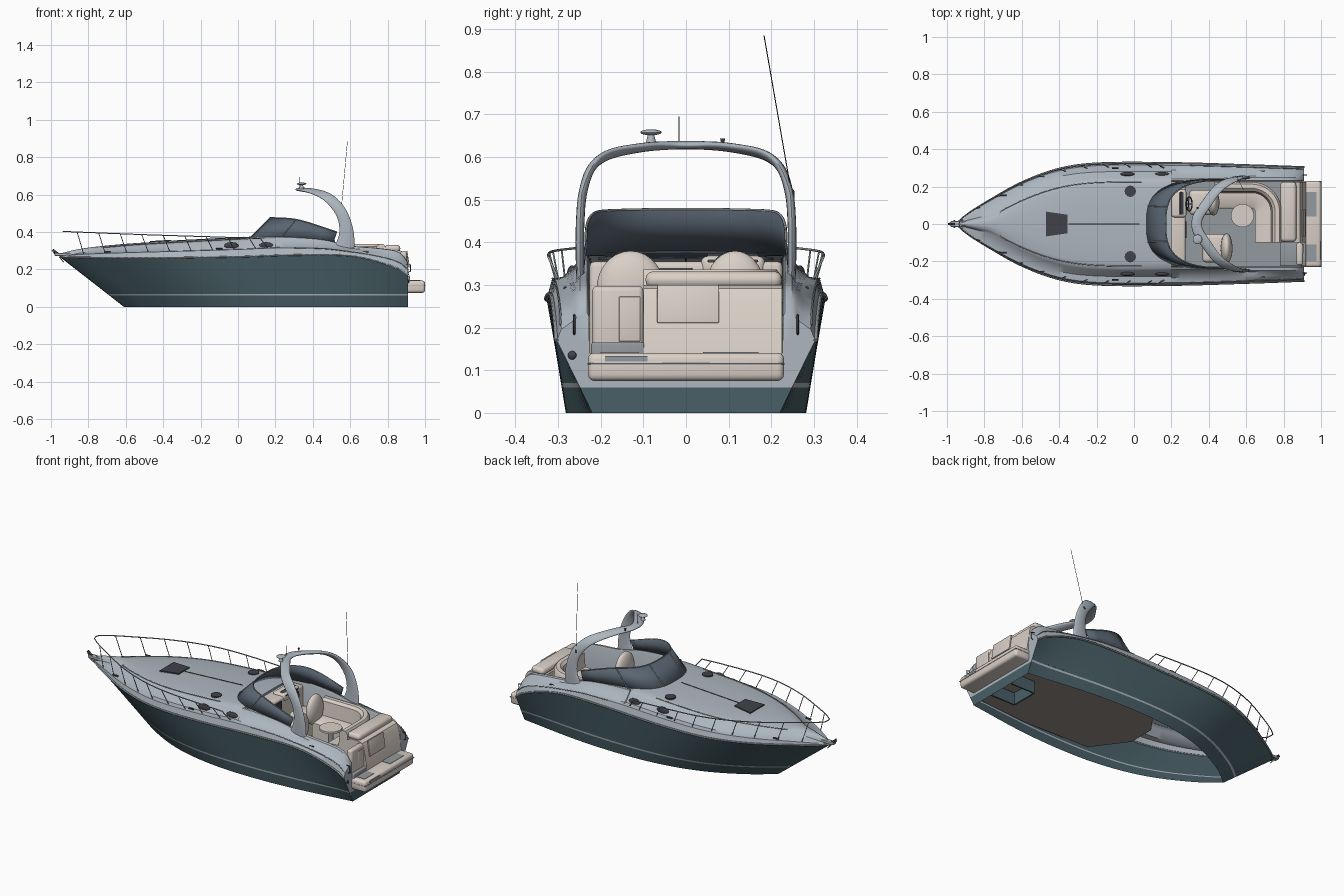
import bpy, bmesh, math
from mathutils import Vector

if "Cube" in bpy.data.objects:
    bpy.data.objects.remove(bpy.data.objects["Cube"])


def mat(name, r, g, b):
    m = bpy.data.materials.new(name)
    m.diffuse_color = (r, g, b, 1)
    m.use_nodes = True
    m.node_tree.nodes["Principled BSDF"].inputs["Base Color"].default_value = m.diffuse_color
    return m


TEAL = mat("hull_teal", .065, .115, .135)
GREY = mat("deck_grey", .42, .47, .52)
BEIGE = mat("cream", .70, .63, .57)
GLASS = mat("glass", .10, .13, .165)
DARK = mat("dark", .05, .055, .065)
BROWN = mat("sole_brown", .30, .27, .25)
PAD = mat("pad_grey", .29, .32, .34)


def curve_at(tab, x):
    """Smooth interpolation through (x, value) pairs."""
    x = min(max(x, tab[0][0]), tab[-1][0])
    i = next(k for k in range(len(tab) - 1) if x <= tab[k + 1][0])
    slope = lambda a, b: (tab[b][1] - tab[a][1]) / (tab[b][0] - tab[a][0])
    m0, m1 = slope(max(i - 1, 0), i + 1), slope(i, min(i + 2, len(tab) - 1))
    (x0, y0), (x1, y1) = tab[i], tab[i + 1]
    h = x1 - x0
    t = (x - x0) / h
    return ((2*t**3 - 3*t*t + 1) * y0 + (t**3 - 2*t*t + t) * h * m0
            + (3*t*t - 2*t**3) * y1 + (t**3 - t*t) * h * m1)


def beam(x): return max(0, curve_at([(-.95, 0), (-.9, .045), (-.8, .11), (-.6, .222), (-.4, .295), (-.2, .323), (.2, .325), (.6, .314), (.91, .303)], x))
def foot(x): return max(0, curve_at([(-.61, 0), (-.5, .085), (-.3, .19), (-.1, .25), (.15, .28), (.5, .272), (.91, .22)], x))
def sheer(x): return curve_at([(-.95, .265), (-.5, .262), (0, .268), (.3, .277), (.58, .275), (.73, .248), (.87, .198), (.91, .17)], x)
def crest(x): return curve_at([(-.95, .28), (-.85, .303), (-.7, .322), (-.5, .338), (0, .365), (.2, .375), (.45, .36), (.6, .328), (.75, .314), (.85, .298), (.885, .272), (.91, .235)], x)
def ledge(x): return sheer(x) + .4 * (crest(x) - sheer(x))


def finish(bm, name, m, mirror=False, angle=35):
    bmesh.ops.remove_doubles(bm, verts=bm.verts, dist=1e-5)
    bmesh.ops.recalc_face_normals(bm, faces=bm.faces)
    me = bpy.data.meshes.new(name)
    bm.to_mesh(me)
    bm.free()
    o = bpy.data.objects.new(name, me)
    bpy.context.collection.objects.link(o)
    for k in (m if isinstance(m, list) else [m]):
        me.materials.append(k)
    bpy.ops.object.select_all(action='DESELECT')
    o.select_set(True)
    bpy.context.view_layer.objects.active = o
    bpy.ops.object.shade_smooth_by_angle(angle=math.radians(angle))
    if mirror:
        o.modifiers.new("mirror", 'MIRROR').use_axis = (False, True, False)
    return o


def loft(name, rows, m, mirror=False, closed=False, caps=(), mats=None, angle=35):
    bm = bmesh.new()
    g = [[bm.verts.new(p) for p in r] for r in rows]
    n = len(g[0])
    for a, b in zip(g, g[1:]):
        for j in range(n if closed else n - 1):
            k = (j + 1) % n
            f = bm.faces.new((a[j], a[k], b[k], b[j]))
            f.material_index = mats[j] if mats else 0
    for c in caps:
        bm.faces.new(g[c])
    return finish(bm, name, m, mirror, angle)


def plate(name, pts, m, mirror=False):
    bm = bmesh.new()
    bm.faces.new([bm.verts.new(p) for p in pts])
    return finish(bm, name, m, mirror)


def box(name, c, s, m, bevel=.008, mirror=False, rot=0):
    bm = bmesh.new()
    bmesh.ops.create_cube(bm, size=1)
    for v in bm.verts:
        v.co = Vector((v.co.x * s[0], v.co.y * s[1], v.co.z * s[2]))
    if bevel:
        bmesh.ops.bevel(bm, geom=bm.edges[:], offset=bevel, segments=3, profile=.5, affect='EDGES')
    for v in bm.verts:
        x, z = v.co.x, v.co.z
        v.co = Vector((x*math.cos(rot) + z*math.sin(rot), v.co.y, z*math.cos(rot) - x*math.sin(rot))) + Vector(c)
    return finish(bm, name, m, mirror, 40)


def ball(name, c, s, m, mirror=False):
    bm = bmesh.new()
    bmesh.ops.create_uvsphere(bm, u_segments=24, v_segments=14, radius=1)
    for v in bm.verts:
        v.co = Vector((v.co.x*s[0] + c[0], v.co.y*s[1] + c[1], v.co.z*s[2] + c[2]))
    return finish(bm, name, m, mirror)


def disc(name, c, r, h, m, r2=None, mirror=False):
    ring = lambda q, z: [(c[0] + q*math.cos(i*math.pi/14), c[1] + q*math.sin(i*math.pi/14), z) for i in range(28)]
    return loft(name, [ring(r, c[2]), ring(r if r2 is None else r2, c[2] + h)], m, mirror, True, (0, -1))


def tube(name, paths, r, m, mirror=False, cyclic=False):
    cu = bpy.data.curves.new(name, 'CURVE')
    cu.dimensions = '3D'
    cu.bevel_depth, cu.bevel_resolution, cu.use_fill_caps = r, 1, True
    for path in paths:
        for s in ((1, -1) if mirror else (1,)):
            sp = cu.splines.new('POLY')
            sp.points.add(len(path) - 1)
            sp.use_cyclic_u = cyclic and len(path) > 2
            for q, p in zip(sp.points, path):
                q.co = (p[0], p[1]*s, p[2], 1)
    cu.materials.append(m)
    o = bpy.data.objects.new(name, cu)
    bpy.context.collection.objects.link(o)


span = lambda a, b, n: [a + (b - a)*i/n for i in range(n + 1)]

# Hull shell: raked stem, flared sides, pale boot stripe, open underneath
rows = []
for t in span(0, 1, 44):
    u = t**1.3
    xt, xb = -.95 + 1.86*u, -.61 + 1.52*u
    zs = sheer(xt)
    zl = [0, .06, .07] + [.07 + (zs - .07)*k/4 for k in (1, 2, 3, 4)]
    rows.append([(xb + (xt - xb)*z/zs, foot(xb) + (beam(xt) - foot(xb))*z/zs, z) for z in zl])
loft("hull", rows, [TEAL, GREY], True, mats=[0, 1, 0, 0, 0, 0])
plate("transom_lower", [(.91, 0, 0), (.91, .22, 0), (.91, .249, .06), (.91, 0, .06)], TEAL, True)
plate("transom_upper", [(.91, 0, .06), (.91, .249, .06), (.91, .303, .17), (.91, .23, .17), (.91, .23, .14), (.91, 0, .14)], GREY, True)
plate("hull_sole", [(.905, 0, .075), (.905, .25, .075), (.5, .282, .075), (.09, .27, .075), (-.05, .08, .075), (-.05, 0, .075)], BROWN, True)
box("drive_recess_side", (.83, .08, .035), (.16, .008, .07), TEAL, 0, True)
box("drive_recess_front", (.75, 0, .035), (.008, .16, .07), TEAL, 0)

# Foredeck with raised cabin trunk
rows = []
for x in span(-.95, .2, 36):
    b, z, l = beam(x), crest(x), ledge(x)
    c = max(b*.3, b - .09)
    rows.append([(x, b, sheer(x)), (x, b*.965, l), (x, b*.86, l + .002), (x, c + .12*(b - c), z - .016), (x, c, z - .006), (x, c*.85, z), (x, c*.4, z + .005), (x, 0, z + .006)])
loft("foredeck", rows, GREY, True)

# Side coamings sweeping down to the stern
rows = []
for x in span(.2, .91, 30):
    b, z, l = beam(x), crest(x), ledge(x)
    k = max(0, min(1, (x - .3)/.4))
    rows.append([(x, b, sheer(x)), (x, b*.965, l), (x, b*.89, l + .004 + .012*k), (x, .247 + .012*k, z - .014), (x, .241 + .008*k, z - .002), (x, .232, z), (x, .228, z - .008), (x, .226, .12)])
loft("side_coaming", rows, GREY, True, caps=(-1,))
xs = span(-.95, .91, 50)
tube("rub_rail", [[(x, beam(x) + .001, sheer(x)) for x in xs]], .005, PAD, True)
tube("coaming_trim", [[(x, beam(x)*.965 + .001, ledge(x)) for x in span(.3, .9, 20)]], .0025, PAD, True)

# Cabin portholes, deck hatches and deck lines
for x in (-.035, .15):
    ball("porthole", (x, .267, .326), (.038, .012, .02), DARK, True)
hatch = [(-.47, .066), (-.355, .05), (-.355, -.05), (-.47, -.066)]
loft("fore_hatch", [[(x, y, crest(x) + dz) for x, y in hatch] for dz in (-.004, .012)], DARK, closed=True, caps=(0, -1))
disc("round_hatch", (-.02, .175, .358), .03, .013, DARK, mirror=True)
tube("deck_centre_line", [[(x, 0, crest(x) + .006) for x in span(-.35, .03, 6)]], .0025, DARK)
tube("trunk_line", [[(x, (beam(x) - .09)*.95 if x > -.72 else 0, crest(x) + (-.003 if x > -.72 else .004)) for x in span(-.74, .04, 26)]], .0025, PAD, True)

# Wraparound windscreen with frame
def screen(a, top):
    c, s = max(0, math.cos(a))**.62, math.copysign(abs(math.sin(a))**.72, a)
    if top:
        x = .53 - .36*c
        return (x, .235*s, curve_at([(.17, .478), (.32, .466), (.53, .4)], x))
    x = .51 - .455*c
    return (x, .242*s, crest(x) - .004)
ang = span(-math.pi/2, math.pi/2, 48)
g = loft("windscreen", [[screen(a, 0) for a in ang], [screen(a, 1) for a in ang]], GLASS)
g.modifiers.new("thick", 'SOLIDIFY').thickness = .004
tube("windscreen_frame", [[screen(a, k) for a in ang] for k in (0, 1)] + [[screen(a, 0), screen(a, 1)] for a in (-1.1, -.28, .28, 1.1)], .003, PAD)

# Radar arch: tapered elliptical section swept up and forward
half = [(.57, .247, .31, .11), (.58, .249, .38, .082), (.572, .248, .45, .066), (.545, .242, .515, .06), (.495, .222, .574, .058), (.44, .18, .606, .055), (.385, .105, .622, .055), (.345, .045, .627, .056), (.335, 0, .628, .056)]
full = half + [(x, -y, z, w) for x, y, z, w in half[-2::-1]]
path = [[curve_at([(i, q[k]) for i, q in enumerate(full)], t) for k in range(4)] for t in span(0, len(full) - 1, 64)]
rows = []
for i, p in enumerate(path):
    T = (Vector(path[min(i + 1, len(path) - 1)][:3]) - Vector(path[max(i - 1, 0)][:3])).normalized()
    N = Vector((0, p[1], max(0, p[2] - .5)*2)).normalized()
    C = T.cross(N).normalized()
    N = C.cross(T)
    rows.append([Vector(p[:3]) + C*p[3]/2*math.cos(k*math.pi/8) + N*.01*math.sin(k*math.pi/8) for k in range(16)])
loft("radar_arch", rows, GREY, closed=True, caps=(0, -1), angle=60)

# Masthead fittings and whip antenna
disc("radar_stem", (.34, -.082, .63), .013, .024, GREY, .007)
ball("radar_dome", (.34, -.082, .658), (.025, .025, .007), GREY)
tube("mast_light", [[(.33, -.016, .63), (.33, -.016, .695)]], .0015, DARK)
disc("horn", (.34, .086, .63), .003, .014, DARK, .006)
tube("whip_antenna", [[(.55, .25, .5), (.585, .183, .885)]], .0012, DARK)
ball("antenna_base", (.55, .25, .513), (.006, .005, .012), DARK)

# Bow rail with leaning stanchions
rz = lambda x: curve_at([(-.93, .403), (-.5, .386), (0, .37), (.12, .365)], x)
ry = lambda x: beam(x)*.975 + .004
tube("bow_rail", [[(-.935, 0, .404)] + [(x, ry(x), rz(x)) for x in span(-.93, .12, 30)] + [(.16, .3, ledge(.16))]], .003, PAD, True)
tube("stanchion", [[(x + .035, beam(x + .035)*.93, ledge(x + .035)), (x, ry(x), rz(x))] for x in span(-.86, .06, 8)], .0022, PAD, True)
for x in (-.7, -.1, .68):
    box("cleat", (x, beam(x)*.91, ledge(x) + .008), (.035, .008, .008), DARK, .002, True)

# Anchor and bow roller
box("bow_roller", (-.93, 0, .28), (.1, .03, .014), GREY, .003)
box("anchor_shank", (-.955, 0, .278), (.09, .01, .012), DARK, .002, rot=.65)
loft("anchor_fluke", [[(-.998, 0, .303), (-.96, .022, .27), (-.935, 0, .238)], [(-.985, 0, .285), (-.95, .002, .266), (-.93, 0, .24)]], PAD, True)

# Cockpit floor, dash and helm
box("cockpit_floor", (.56, 0, .115), (.72, .456, .012), PAD, 0)
box("dash", (.225, 0, .235), (.1, .452, .24), BEIGE, .012)
box("helm_console", (.24, .11, .345), (.08, .15, .045), BEIGE, .015)
box("instrument_panel", (.262, .11, .362), (.04, .12, .012), DARK, .004, rot=.5)
W = [(.295 - .022*math.sin(i*math.pi/12)*.7, .107 + .038*math.cos(i*math.pi/12), .345 + .03*math.sin(i*math.pi/12)) for i in range(24)]
hub = (.293, .107, .344)
tube("steering_wheel", [W], .004, DARK, cyclic=True)
tube("wheel_spokes", [[W[i], hub] for i in (2, 10, 18)] + [[hub, (.25, .107, .33)]], .003, DARK)
box("companion_door", (.277, -.03, .24), (.006, .09, .2), DARK, .002)

# Helm seat and passenger lounge
for n, x, y, w in (("helm_seat", .36, .115, .07), ("passenger_seat", .43, -.13, .08)):
    box(n + "_base", (x, y, .17), (.09, w*1.5, .1), BEIGE, .015)
    box(n + "_cushion", (x, y, .24), (.13, w*1.9, .05), BEIGE, .022)
    ball(n + "_back", (x + .065, y, .29), (.032, w, .09), BEIGE)

# Curved sofa: back-and-seat profile swept round the corner
prof = [(0, .12), (0, .32), (.012, .336), (.035, .336), (.05, .322), (.058, .24), (.13, .236), (.143, .225), (.143, .12)]
corner = [((.63 + .16*math.sin(a), .065 + .16*math.cos(a)), (-math.sin(a), -math.cos(a))) for a in span(0, math.pi/2, 10)]
line = [((.43, .225), (0, -1))] + corner + [((.79, -.1), (-1, 0))]
loft("sofa", [[(p[0] + n[0]*d, p[1] + n[1]*d, z) for d, z in prof] for p, n in line], BEIGE, caps=(0, -1), angle=40)
disc("table_leg", (.58, .045, .12), .015, .12, PAD)
disc("table_top", (.58, .045, .24), .062, .012, BEIGE)

# Stern bench with raked back panel, sun pad, gate and swim platform
bench = [(.79, .12), (.79, .285), (.805, .3), (.87, .3), (.888, .292), (.9, .27), (.922, .13)]
loft("stern_bench", [[(x, y, z) for x, z in bench] for y in (-.1, .225)], BEIGE, closed=True, caps=(0, -1))
box("sun_pad", (.825, .065, .312), (.085, .32, .04), BEIGE, .018)
box("stern_hatch", (.908, .005, .255), (.008, .145, .09), BEIGE, .003, rot=-.15)
box("stern_gate", (.885, -.16, .215), (.035, .12, .165), BEIGE, .012)
box("gate_panel", (.903, -.132, .22), (.004, .05, .105), BEIGE, .0015)
box("gate_step", (.85, -.16, .14), (.14, .125, .05), PAD, .005)
box("swim_platform", (.945, 0, .108), (.11, .46, .066), BEIGE, .015)
box("platform_band", (.946, 0, .115), (.111, .462, .004), PAD, .0015)
box("platform_pad", (.945, .105, .141), (.06, .13, .004), PAD, 0)
box("platform_pad", (.945, -.155, .141), (.06, .09, .004), PAD, 0)
box("platform_ladder_slot", (.9995, -.14, .127), (.003, .1, .012), PAD, 0)
tube("grab_handle", [[(.91, .262, .185), (.922, .262, .19), (.922, .262, .225), (.9, .262, .23)]], .0025, DARK, True)
ball("exhaust_port", (.91, -.267, .135), (.006, .01, .01), DARK)
